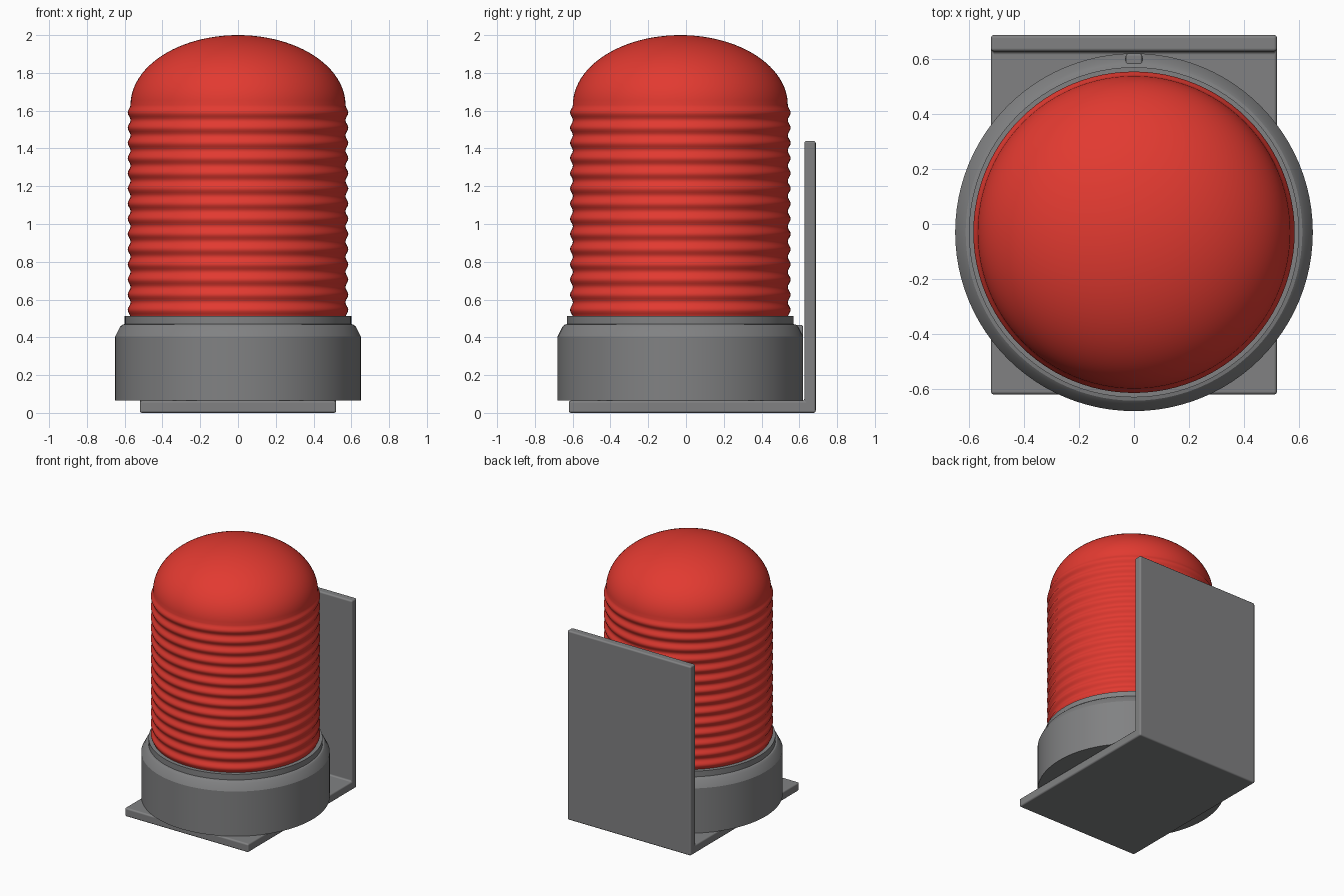
import bpy, bmesh, math

if "Cube" in bpy.data.objects:
    bpy.data.objects.remove(bpy.data.objects["Cube"])

AXIS_Y = -0.03


def material(name, rgb):
    m = bpy.data.materials.new(name)
    m.diffuse_color = (*rgb, 1)
    m.use_nodes = True
    m.node_tree.nodes["Principled BSDF"].inputs["Base Color"].default_value = m.diffuse_color
    return m


grey = material("housing grey", (0.22, 0.222, 0.226))
red = material("lens red", (0.76, 0.042, 0.03))


def finish(name, bm, mat, angle):
    bmesh.ops.recalc_face_normals(bm, faces=bm.faces)
    mesh = bpy.data.meshes.new(name)
    bm.to_mesh(mesh)
    bm.free()
    mesh.materials.append(mat)
    ob = bpy.data.objects.new(name, mesh)
    bpy.context.collection.objects.link(ob)
    bpy.ops.object.select_all(action='DESELECT')
    ob.select_set(True)
    bpy.context.view_layer.objects.active = ob
    bpy.ops.object.shade_smooth_by_angle(angle=math.radians(angle))
    return ob


def lathe(name, profile, mat, angle=30, steps=96):
    """Spin a closed radius/height profile about the lamp axis."""
    bm = bmesh.new()
    verts = [bm.verts.new((r, AXIS_Y, z)) for r, z in profile]
    edges = [bm.edges.new(p) for p in zip(verts, verts[1:])]
    bmesh.ops.spin(bm, geom=verts + edges, cent=(0, AXIS_Y, 0), axis=(0, 0, 1),
                   angle=math.tau, steps=steps, use_duplicate=False)
    bmesh.ops.remove_doubles(bm, verts=bm.verts, dist=1e-5)
    return finish(name, bm, mat, angle)


def extrude_profile(name, points, half_width, mat, bevel):
    """Extrude a side (y, z) outline across x and soften its edges."""
    bm = bmesh.new()
    face = bm.faces.new([bm.verts.new((-half_width, y, z)) for y, z in points])
    out = bmesh.ops.extrude_face_region(bm, geom=[face])
    for v in out["geom"]:
        if isinstance(v, bmesh.types.BMVert):
            v.co.x = half_width
    ob = finish(name, bm, mat, 40)
    mod = ob.modifiers.new("soft edges", 'BEVEL')
    mod.width = bevel
    mod.segments = 3
    mod.limit_method = 'ANGLE'
    mod.harden_normals = True
    return ob


# L-shaped mounting bracket
extrude_profile("mounting_bracket",
                [(-0.62, 0), (0.687, 0), (0.687, 1.44), (0.627, 1.44),
                 (0.627, 0.065), (-0.62, 0.065)], 0.52, grey, 0.012)

# Round base with chamfered shoulder and stepped collar
lathe("base_housing",
      [(0, 0.065), (0.65, 0.065), (0.65, 0.405), (0.625, 0.455), (0.612, 0.467),
       (0.60, 0.47), (0.60, 0.513), (0.56, 0.513), (0, 0.513)], grey, 25)

# Small locating tab across the rear shoulder
extrude_profile("locating_tab",
                [(0.56, 0.38), (0.619, 0.38), (0.619, 0.465), (0.56, 0.465)],
                0.03, grey, 0.008)

# Ribbed lens with an elliptical dome
RIBS, Z0, Z1 = 14, 0.505, 1.63
lens = [(0, Z0)]
for i in range(RIBS * 8 + 1):
    wave = 0.5 - 0.5 * math.cos(math.tau * i / 8)
    lens.append((0.569 + 0.015 * wave, Z0 + (Z1 - Z0) * i / (RIBS * 8)))
for i in range(1, 25):
    a = math.pi / 2 * i / 24
    lens.append((0.569 * math.cos(a) if i < 24 else 0, Z1 + (2 - Z1) * math.sin(a)))
lathe("ribbed_lens", lens, red, 60)
